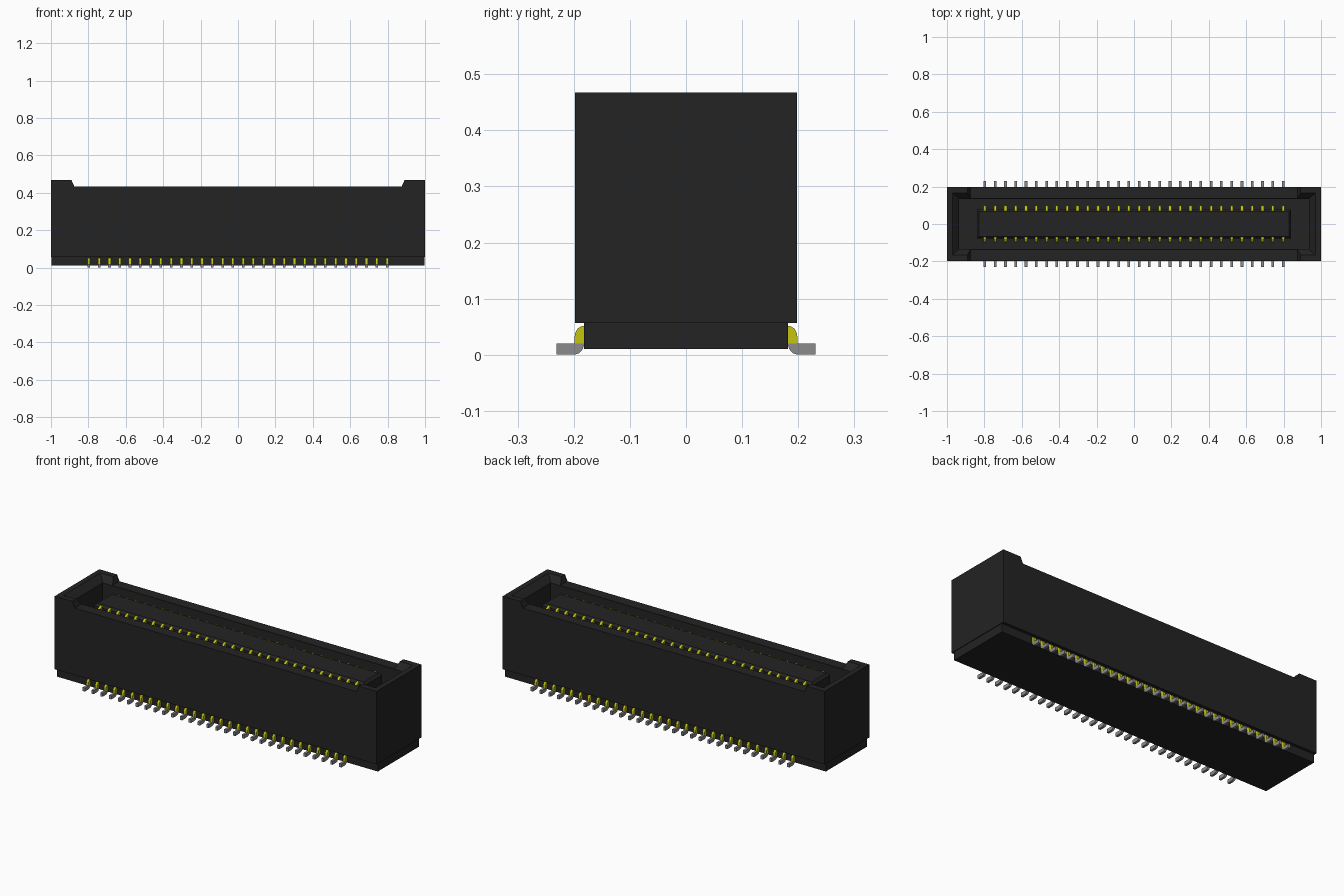
import bpy, bmesh

cube = bpy.data.objects.get("Cube")
if cube:
    bpy.data.objects.remove(cube, do_unlink=True)


def material(name, rgb):
    m = bpy.data.materials.new(name)
    m.use_nodes = True
    m.diffuse_color = (*rgb, 1)
    m.node_tree.nodes["Principled BSDF"].inputs["Base Color"].default_value = (*rgb, 1)
    return m


black = material("black plastic", (0.017, 0.017, 0.017))
gold = material("gold contact", (0.56, 0.56, 0.006))
grey = material("tinned grey", (0.26, 0.26, 0.26))


def finish(name, bm, mat):
    bmesh.ops.recalc_face_normals(bm, faces=bm.faces)
    mesh = bpy.data.meshes.new(name)
    bm.to_mesh(mesh)
    bm.free()
    mesh.materials.append(mat)
    ob = bpy.data.objects.new(name, mesh)
    bpy.context.scene.collection.objects.link(ob)
    return ob


def loft(name, levels, mat):
    """Stack centred rectangles given as (half x, half y, z)."""
    bm = bmesh.new()
    rings = [[bm.verts.new((sx * hx, sy * hy, z))
              for sx, sy in ((-1, -1), (1, -1), (1, 1), (-1, 1))]
             for hx, hy, z in levels]
    bm.faces.new(rings[0])
    bm.faces.new(rings[-1])
    for a, b in zip(rings, rings[1:]):
        for i in range(4):
            j = (i + 1) % 4
            bm.faces.new((a[i], a[j], b[j], b[i]))
    return finish(name, bm, mat)


def cut(target, cutter):
    mod = target.modifiers.new("cut", "BOOLEAN")
    mod.operation = "DIFFERENCE"
    mod.solver = "EXACT"
    mod.object = cutter
    bpy.context.view_layer.objects.active = target
    bpy.ops.object.modifier_apply(modifier=mod.name)
    bpy.data.objects.remove(cutter, do_unlink=True)


# Shroud with lowered long walls and a bevelled mating cavity
FLOOR = 0.12
shroud = loft("shroud", [(1, 0.198, 0.057), (1, 0.198, 0.467)], black)
cut(shroud, loft("wall_notch", [(0.875, 0.3, 0.433), (0.905, 0.3, 0.501)], black))
cut(shroud, loft("cavity", [(0.935, 0.135, FLOOR), (0.935, 0.135, 0.432),
                            (0.97, 0.165, 0.467), (1.005, 0.195, 0.502)], black))

# Stepped base and central tongue
loft("base", [(0.996, 0.182, 0.01), (0.996, 0.182, 0.06)], black)
loft("tongue", [(0.84, 0.078, FLOOR - 0.02), (0.84, 0.078, 0.41),
                (0.828, 0.066, 0.424)], black)

# Two rows of contacts
COUNT, HALF_SPAN, HALF_WIDTH = 30, 0.797, 0.007


def contact_row(name, profile, mat):
    """Extrude a (y, z) profile along x at every position, on both sides."""
    bm = bmesh.new()
    for i in range(COUNT):
        x = -HALF_SPAN + 2 * HALF_SPAN * i / (COUNT - 1)
        for side in (-1, 1):
            face = bm.faces.new([bm.verts.new((x - HALF_WIDTH, side * y, z))
                                 for y, z in profile])
            new = bmesh.ops.extrude_face_region(bm, geom=[face])["geom"]
            bmesh.ops.translate(bm, vec=(2 * HALF_WIDTH, 0, 0),
                                verts=[v for v in new if isinstance(v, bmesh.types.BMVert)])
    return finish(name, bm, mat)


contact_row("mating_contacts", [(0.07, FLOOR - 0.01), (0.1, FLOOR - 0.01), (0.1, 0.4),
                                (0.09, 0.414), (0.08, 0.42), (0.07, 0.42)], gold)
contact_row("lead_bends", [(0.175, 0.02), (0.175, 0.052), (0.186, 0.051), (0.193, 0.047),
                           (0.198, 0.038), (0.199, 0.02)], gold)
contact_row("solder_feet", [(0.181, 0.02), (0.184, 0.01), (0.19, 0.003), (0.199, 0),
                            (0.231, 0), (0.231, 0.02)], grey)
